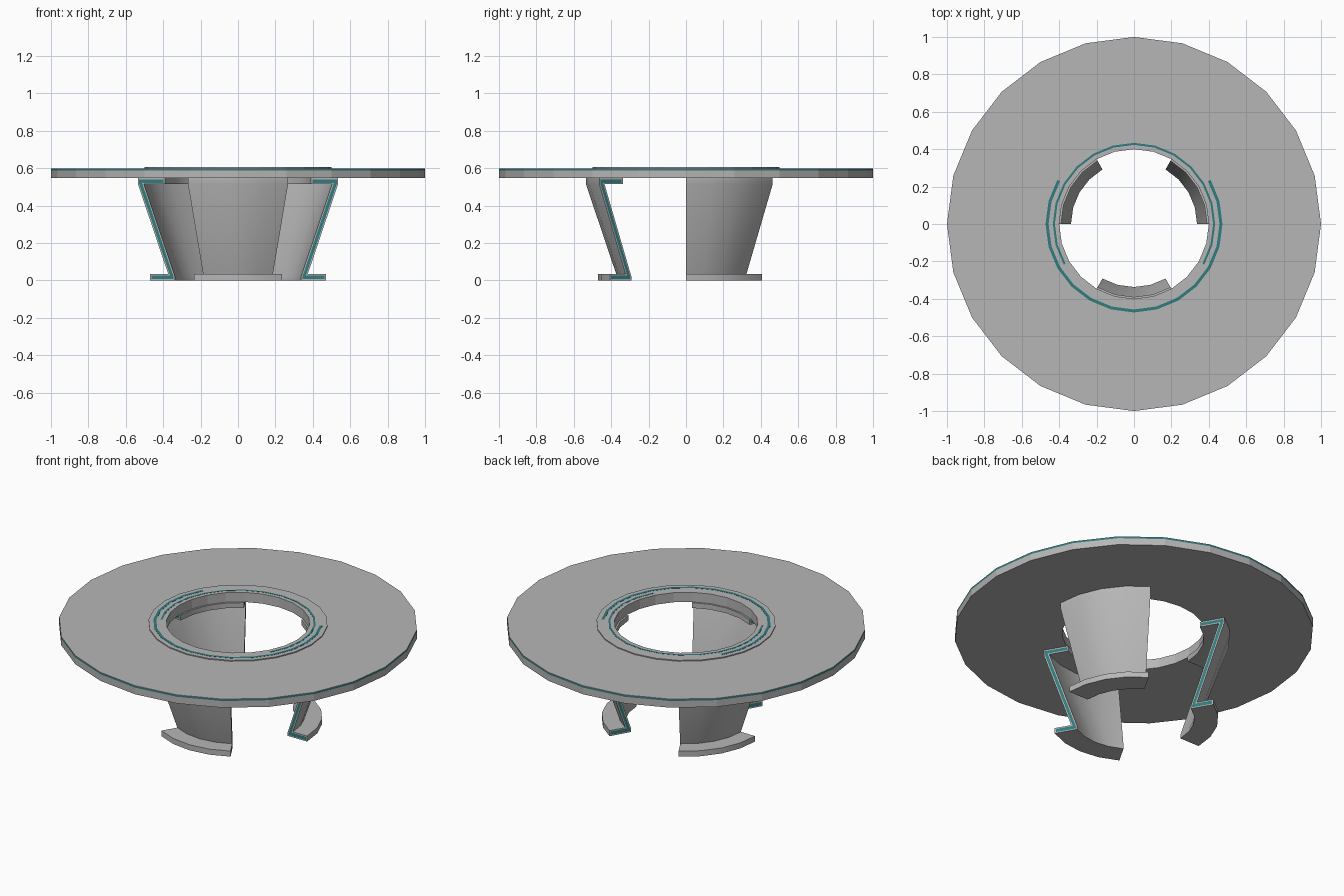
import bpy
import bmesh
from math import cos, sin, radians

cube = bpy.data.objects.get("Cube")
if cube:
    bpy.data.objects.remove(cube, do_unlink=True)


def make_material(name, colour):
    mat = bpy.data.materials.new(name)
    mat.use_nodes = True
    mat.diffuse_color = colour
    mat.node_tree.nodes["Principled BSDF"].inputs["Base Color"].default_value = colour
    return mat


GREY = make_material("light grey", (0.47, 0.47, 0.47, 1))
TEAL = make_material("teal", (0.03, 0.2, 0.21, 1))
STEP = 15  # degrees per facet, 24 sides to a full turn


def revolve(name, profile, start=0, sweep=360, mats=(GREY, TEAL), core=0, stripe=None):
    """Sweep a closed (radius, height) profile around z.
    core: inset border of teal end caps; stripe: height range painted teal."""
    bm = bmesh.new()
    closed = sweep == 360
    count = sweep // STEP
    rings = []
    for i in range(count if closed else count + 1):
        a = radians(start + i * STEP)
        rings.append([bm.verts.new((r * cos(a), r * sin(a), z)) for r, z in profile])
    n = len(profile)
    for i in range(count):
        a, b = rings[i], rings[(i + 1) % len(rings)]
        for j in range(n):
            k = (j + 1) % n
            bm.faces.new((a[j], b[j], b[k], a[k]))
    caps = []
    if not closed:
        caps = [bm.faces.new(rings[0]), bm.faces.new(rings[-1])]
    bmesh.ops.recalc_face_normals(bm, faces=bm.faces)
    if core:
        bmesh.ops.inset_individual(bm, faces=caps, thickness=core, use_even_offset=True)
        for cap in caps:
            cap.material_index = 1
    if stripe:
        for f in bm.faces:
            if stripe[0] < f.calc_center_median().z < stripe[1]:
                f.material_index = 1
    mesh = bpy.data.meshes.new(name)
    bm.to_mesh(mesh)
    bm.free()
    obj = bpy.data.objects.new(name, mesh)
    bpy.context.collection.objects.link(obj)
    for m in mats:
        mesh.materials.append(m)
    return obj


def box(r0, r1, z0, z1):
    return [(r0, z0), (r1, z0), (r1, z1), (r0, z1)]


# Wide flat disc with a thin teal band near the top of its rim
revolve("disc", [(0.4, 0.547), (1, 0.547), (1, 0.588), (1, 0.597), (1, 0.6), (0.4, 0.6)],
        stripe=(0.589, 0.596))

# Slightly raised collar around the hole
revolve("collar", box(0.4, 0.5, 0.599, 0.606))

# Two teal arc tracks set in the collar, open on opposite sides
revolve("outer_track", box(0.457, 0.473, 0.604, 0.607), 150, 240, mats=(TEAL,))
revolve("inner_track", box(0.423, 0.434, 0.604, 0.607), -30, 240, mats=(TEAL,))

# Three sloping legs with an inward top flange and an outward foot
leg_profile = [(0.39, 0.547), (0.535, 0.547), (0.535, 0.515), (0.373, 0.034), (0.47, 0.034),
               (0.47, 0), (0.337, 0), (0.337, 0.02), (0.503, 0.515), (0.39, 0.515)]
for side, start in (("left", 0), ("right", 120), ("front", 240)):
    leg = revolve(side + "_leg", leg_profile, start, 60, core=0.007)
    bpy.ops.object.select_all(action="DESELECT")
    leg.select_set(True)
    bpy.context.view_layer.objects.active = leg
    bpy.ops.object.shade_smooth_by_angle(angle=radians(20))
